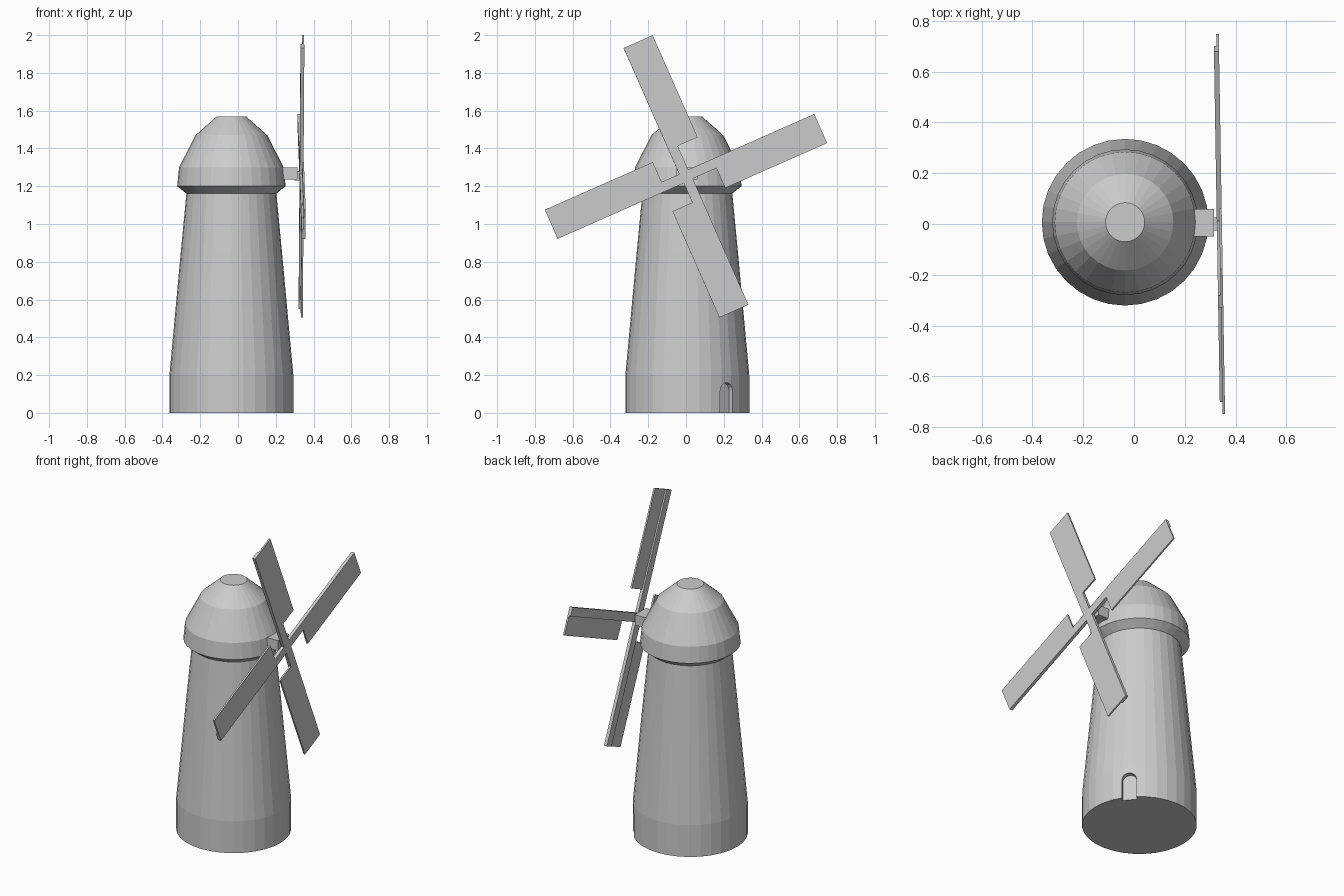
import bpy, bmesh, math
from mathutils import Matrix, Vector

if "Cube" in bpy.data.objects:
    bpy.data.objects.remove(bpy.data.objects["Cube"])

CX, CY = -0.035, 0.007          # tower axis
HUB = Vector((0.346, 0.0, 1.252))  # sail centre, on the outer sail plane


def make_object(name, bm):
    bmesh.ops.recalc_face_normals(bm, faces=bm.faces)
    mesh = bpy.data.meshes.new(name)
    bm.to_mesh(mesh)
    bm.free()
    obj = bpy.data.objects.new(name, mesh)
    bpy.context.collection.objects.link(obj)
    return obj


def lathe(name, profile, sides=32):
    bm = bmesh.new()
    rings = []
    for r, z in profile:
        rings.append([bm.verts.new((CX + r * math.cos(2 * math.pi * i / sides),
                                    CY + r * math.sin(2 * math.pi * i / sides), z))
                      for i in range(sides)])
    for a, b in zip(rings, rings[1:]):
        for i in range(sides):
            j = (i + 1) % sides
            bm.faces.new((a[i], a[j], b[j], b[i]))
    bm.faces.new(rings[0])
    bm.faces.new(rings[-1])
    return make_object(name, bm)


def add_box(bm, lo, hi, matrix=Matrix()):
    lo, hi = Vector(lo), Vector(hi)
    m = matrix @ Matrix.Translation((lo + hi) / 2) @ Matrix.Diagonal((*(hi - lo), 1))
    bmesh.ops.create_cube(bm, size=1, matrix=m)


# tower and domed cap
tower = lathe("tower", [(0.328, 0), (0.328, 0.2), (0.268, 0.85), (0.238, 1.165)])
lathe("cap", [(0.236, 1.16), (0.287, 1.2), (0.277, 1.3), (0.19, 1.47), (0.077, 1.57)])

# arched doorway recess, cut into the tower wall
bm = bmesh.new()
half, spring = 0.042, 0.118
outline = [(-half, -0.05), (half, -0.05)]
outline += [(half * math.cos(math.pi * i / 8), spring + half * math.sin(math.pi * i / 8))
            for i in range(9)]
face = bm.faces.new([bm.verts.new((0.295, y, z)) for y, z in outline])
out = bmesh.ops.extrude_face_region(bm, geom=[face])
bmesh.ops.translate(bm, vec=(0.1, 0, 0),
                    verts=[v for v in out["geom"] if isinstance(v, bmesh.types.BMVert)])
bmesh.ops.transform(bm, verts=bm.verts, matrix=Matrix.Translation((CX, CY, 0))
                    @ Matrix.Rotation(math.radians(39.5), 4, 'Z'))
cutter = make_object("door_cutter", bm)
cutter.hide_render = True
mod = tower.modifiers.new("doorway", 'BOOLEAN')
mod.operation = 'DIFFERENCE'
mod.solver = 'EXACT'
mod.object = cutter
bpy.context.view_layer.objects.active = tower
bpy.ops.object.modifier_apply(modifier=mod.name)
bpy.data.objects.remove(cutter)

# axle block and pin carrying the sails
bm = bmesh.new()
add_box(bm, (0.15, -0.05, 1.235), (0.315, 0.06, 1.30))
add_box(bm, (0.30, -0.025, 1.23), (0.335, 0.025, 1.28))
make_object("axle", bm)

# four sails: a spar with a thin offset panel flush with its outer face
yaw = Matrix.Rotation(math.radians(0.95), 4, 'Z')
for k, inner in enumerate((0.165, 0.165, 0.13, 0.14)):
    m = (Matrix.Translation(HUB) @ yaw
         @ Matrix.Rotation(math.radians(23.8 + 90 * k), 4, 'X'))
    bm = bmesh.new()
    add_box(bm, (-0.02, 0.0, -0.025), (0.0, 0.755, 0.028), m)
    add_box(bm, (-0.01, inner, -0.14), (0.0, 0.755, -0.025), m)
    make_object(f"sail_{k + 1}", bm)
